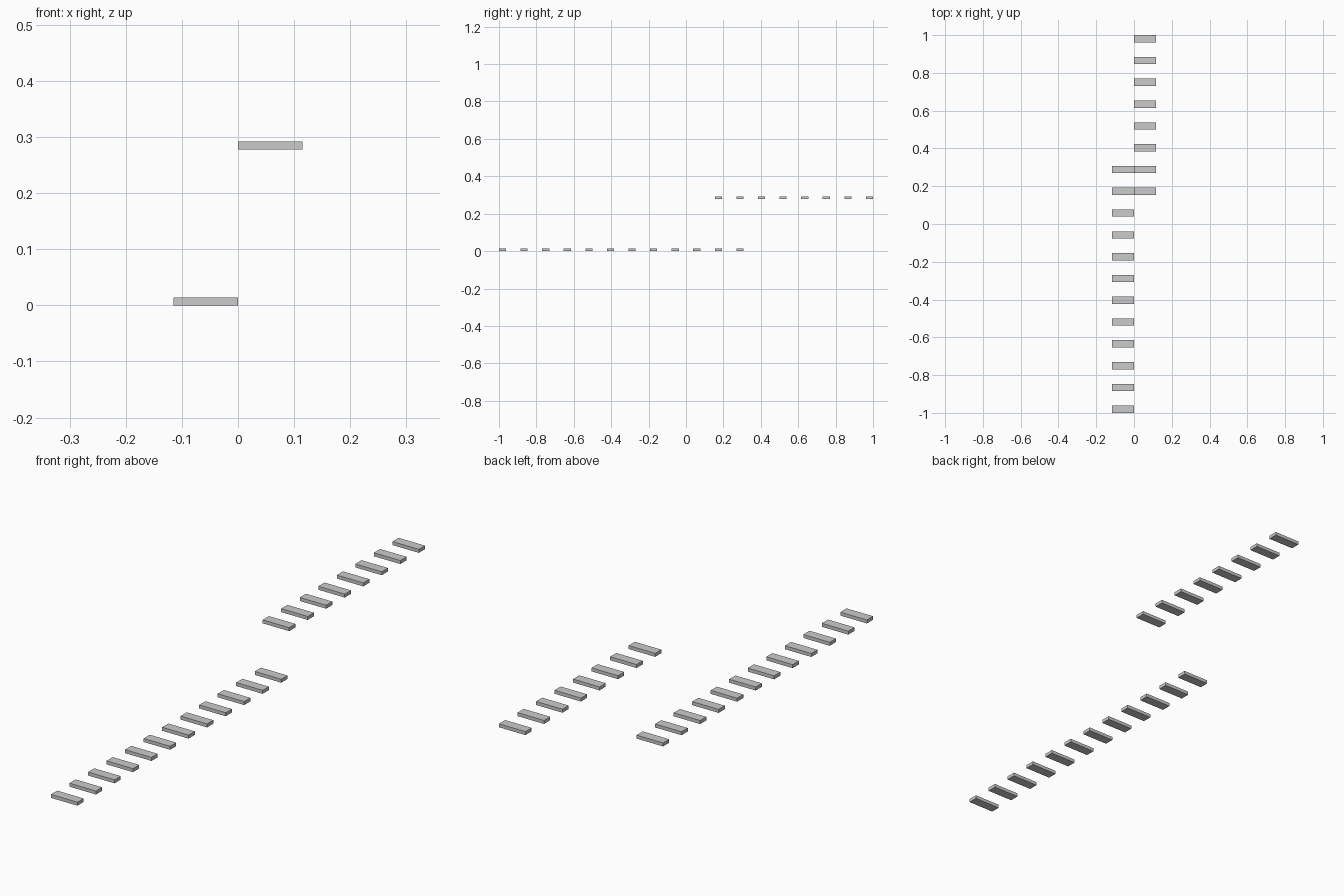
import bpy

if "Cube" in bpy.data.objects:
    bpy.data.objects.remove(bpy.data.objects["Cube"])

PITCH = 2 / (17 + 1 / 3)      # spacing between slats, also their width
DEPTH = PITCH / 3
THICK = 0.0138
TOP = 0.292


def slat_row(name, x, y, z, count):
    """One flat slat repeated along +y."""
    bpy.ops.mesh.primitive_cube_add(size=1, location=(x, y, z))
    row = bpy.context.object
    row.name = name
    row.scale = (PITCH, DEPTH, THICK)
    bpy.ops.object.transform_apply(location=False, rotation=False, scale=True)
    array = row.modifiers.new("repeat", 'ARRAY')
    array.count = count
    array.use_relative_offset = False
    array.use_constant_offset = True
    array.constant_offset_displace = (0, PITCH, 0)
    return row


# Lower row starts at the front, upper row ends at the back
first = -1 + DEPTH / 2
slat_row("lower_slats", -PITCH / 2, first, THICK / 2, 12)
slat_row("upper_slats", PITCH / 2, first + 10 * PITCH, TOP - THICK / 2, 8)
